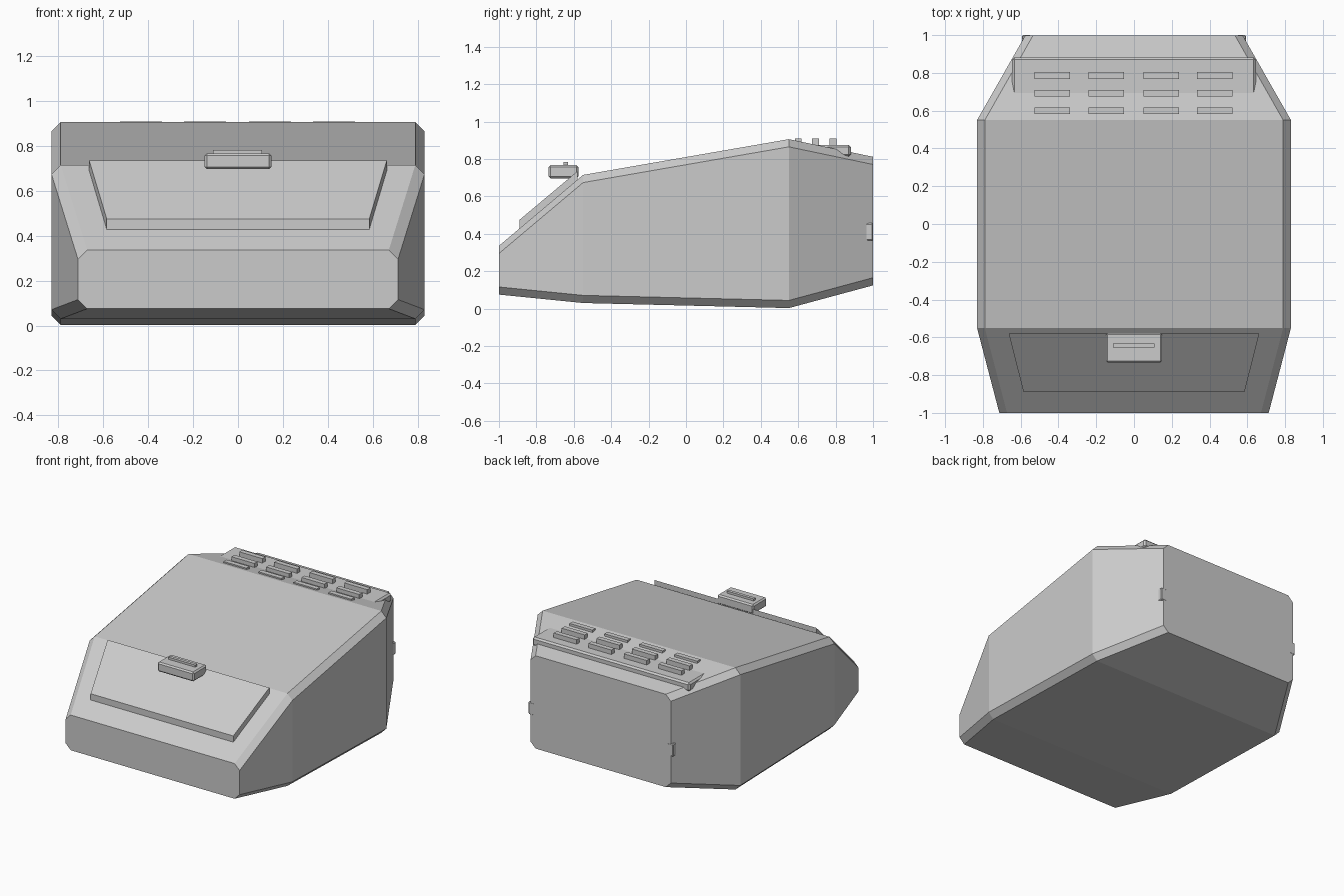
import bpy, bmesh

if "Cube" in bpy.data.objects:
    bpy.data.objects.remove(bpy.data.objects["Cube"])


def mesh_object(name, bm):
    bmesh.ops.recalc_face_normals(bm, faces=bm.faces)
    me = bpy.data.meshes.new(name)
    bm.to_mesh(me)
    bm.free()
    ob = bpy.data.objects.new(name, me)
    bpy.context.collection.objects.link(ob)
    return ob


def loft(name, sections):
    """Bridge matching point loops and cap both ends."""
    bm = bmesh.new()
    rings = [[bm.verts.new(p) for p in s] for s in sections]
    n = len(rings[0])
    for a, b in zip(rings, rings[1:]):
        for i in range(n):
            j = (i + 1) % n
            bm.faces.new((a[i], a[j], b[j], b[i]))
    bm.faces.new(rings[0])
    bm.faces.new(rings[-1])
    return mesh_object(name, bm)


def box(name, x, y, z, bevel=0.0):
    """Box from (min, max) ranges with an optional small chamfer."""
    ob = loft(name, [[(x[0], y[0], h), (x[1], y[0], h), (x[1], y[1], h), (x[0], y[1], h)] for h in z])
    if bevel:
        m = ob.modifiers.new("edge_chamfer", "BEVEL")
        m.width = bevel
        m.segments = 1
    return ob


def octagon(y, w, z0, z1, c=0.041):
    half = [(w - c, z0), (w, z0 + c), (w, z1 - c), (w - c, z1)]
    pts = half + [(-x, z) for x, z in reversed(half)]
    return [(x, y, z) for x, z in pts]


# Main body: chamfered sections from front to back
loft("body_shell", [
    octagon(-1.0, 0.713, 0.075, 0.336),
    octagon(-0.55, 0.831, 0.03, 0.715),
    octagon(0.55, 0.831, 0.003, 0.906),
    octagon(0.999, 0.575, 0.124, 0.812),
])

# Raised tapered panel on the sloping front
def panel_layer(dz):
    return [(-0.585, -0.89, 0.43 + dz), (0.585, -0.89, 0.43 + dz),
            (0.663, -0.58, 0.69 + dz), (-0.663, -0.58, 0.69 + dz)]

loft("front_panel", [panel_layer(-0.03), panel_layer(0.045)])

# Latch block on the panel with its top rib
box("front_latch", (-0.149, 0.149), (-0.734, -0.576), (0.697, 0.767), 0.01)
box("latch_rib", (-0.112, 0.108), (-0.655, -0.632), (0.755, 0.783))

# Rear vent plate and its grid of slats
box("vent_plate", (-0.645, 0.645), (0.665, 0.882), (0.812, 0.876), 0.012)
for row, y in enumerate((0.6, 0.692, 0.786)):
    for col, x in enumerate((-0.432, -0.147, 0.143, 0.428)):
        box(f"vent_slat_{row}_{col}", (x - 0.094, x + 0.094), (y - 0.018, y + 0.018), (0.865, 0.909))

# Hinge clips on the rear corners
for name, s in (("left", -1), ("right", 1)):
    x = sorted((s * 0.545, s * 0.594))
    box(f"hinge_clip_{name}", x, (0.96, 1.0), (0.363, 0.457), 0.006)
